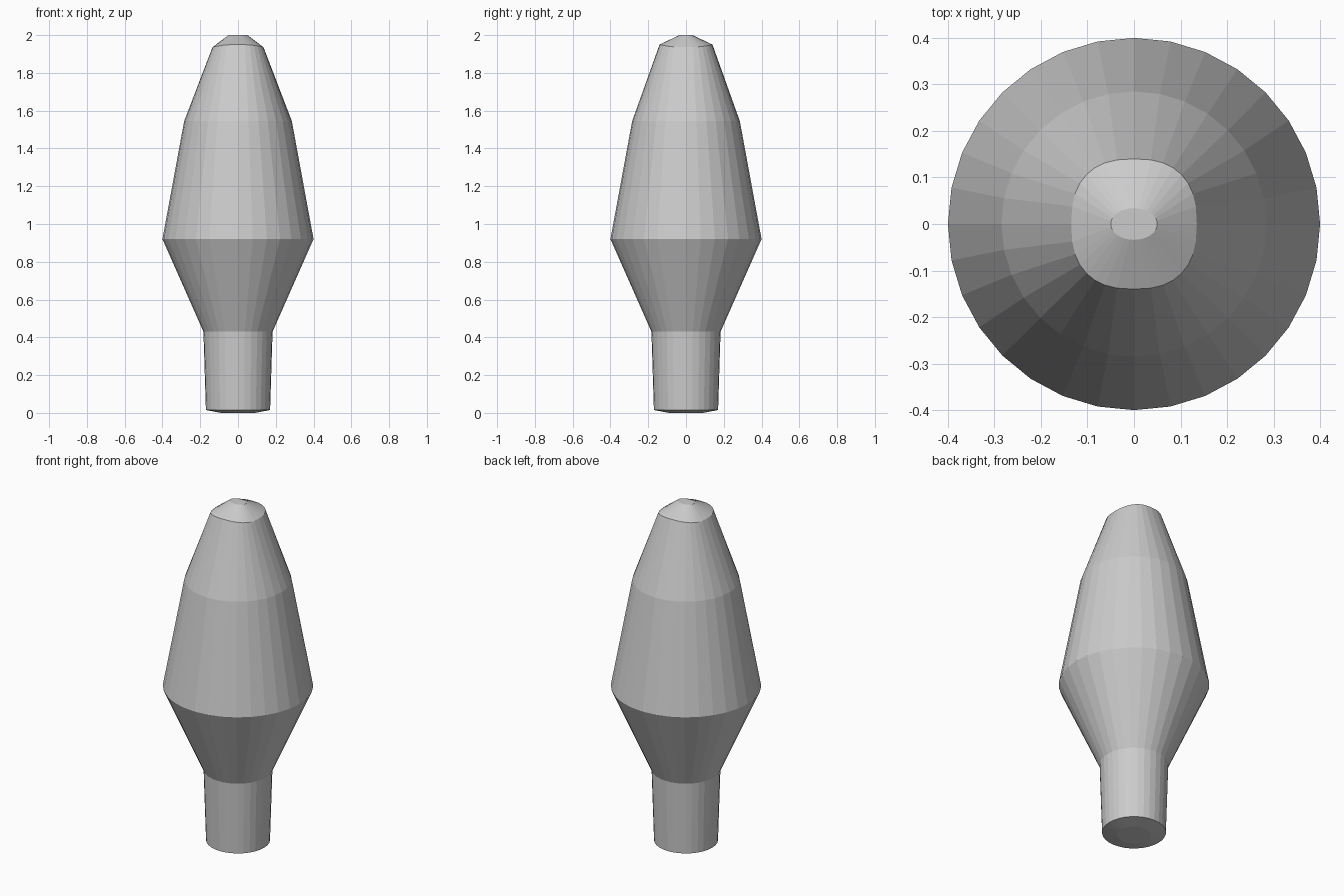
import bpy, bmesh
from math import cos, sin, pi, copysign

if "Cube" in bpy.data.objects:
    bpy.data.objects.remove(bpy.data.objects["Cube"])

SIDES = 32

# half width x, half width y, z, wave in z, squareness exponent (1 = ellipse)
RINGS = [
    (0.09, 0.09, 0.00, 0, 1),           # raised centre of the foot
    (0.17, 0.17, 0.015, 0, 1),          # foot edge
    (0.183, 0.183, 0.43, 0, 1),         # top of stem
    (0.40, 0.40, 0.92, 0, 1),           # widest belt
    (0.285, 0.285, 1.545, 0, 1),        # shoulder
    (0.135, 0.14, 1.943, 0.007, 0.8),   # rounded-square wavy rim
    (0.05, 0.034, 2.00, 0, 1),          # tip
]


def power(v, e):
    return copysign(abs(v) ** e, v) if abs(v) > 1e-6 else 0.0


bm = bmesh.new()
loops = []
for a, b, z, wave, e in RINGS:
    loop = []
    for i in range(SIDES):
        t = 2 * pi * i / SIDES
        loop.append(bm.verts.new((a * power(cos(t), e), b * power(sin(t), e),
                                  z - wave * cos(2 * t))))
    loops.append(loop)

# skin between neighbouring rings, then close both ends
for lo, hi in zip(loops, loops[1:]):
    for i in range(SIDES):
        j = (i + 1) % SIDES
        bm.faces.new((lo[i], lo[j], hi[j], hi[i]))
bm.faces.new(loops[0][::-1])
bm.faces.new(loops[-1])

mesh = bpy.data.meshes.new("tapered_body")
bm.to_mesh(mesh)
bm.free()
body = bpy.data.objects.new("tapered_body", mesh)
bpy.context.collection.objects.link(body)
